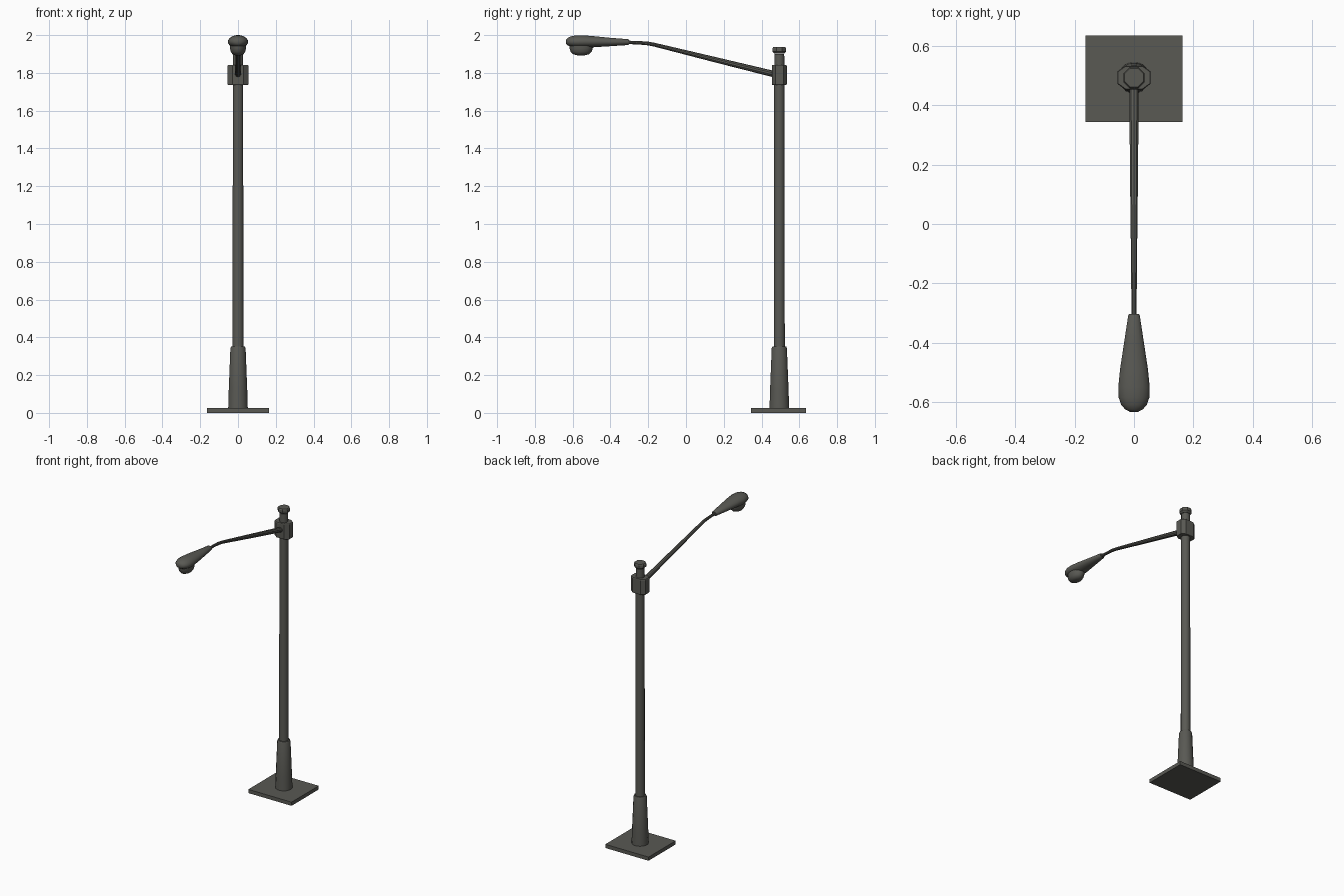
import bpy, bmesh, math
from mathutils import Vector

if "Cube" in bpy.data.objects:
    bpy.data.objects.remove(bpy.data.objects["Cube"])

metal = bpy.data.materials.new("dark_grey_metal")
metal.diffuse_color = (0.10, 0.10, 0.088, 1)
metal.use_nodes = True
metal.node_tree.nodes["Principled BSDF"].inputs["Base Color"].default_value = metal.diffuse_color
PY = 0.494  # pole axis on y


def loft(name, rings, angle=35):
    """Skin a list of equal-length point rings and close both ends."""
    bm = bmesh.new()
    rows = [[bm.verts.new(p) for p in ring] for ring in rings]
    n = len(rows[0])
    for a, b in zip(rows, rows[1:]):
        for i in range(n):
            j = (i + 1) % n
            bm.faces.new((a[i], a[j], b[j], b[i]))
    bm.faces.new(rows[0][::-1])
    bm.faces.new(rows[-1])
    bmesh.ops.recalc_face_normals(bm, faces=bm.faces)
    me = bpy.data.meshes.new(name)
    bm.to_mesh(me)
    bm.free()
    me.materials.append(metal)
    ob = bpy.data.objects.new(name, me)
    bpy.context.collection.objects.link(ob)
    if angle:
        bpy.ops.object.select_all(action='DESELECT')
        ob.select_set(True)
        bpy.context.view_layer.objects.active = ob
        bpy.ops.object.shade_smooth_by_angle(angle=math.radians(angle))
    return ob


def angles(n):
    return [2 * math.pi * (i + 0.5) / n for i in range(n)]


def lathe(name, profile, n, y=PY, angle=35, sy=1.0):
    """Turned part from (radius, z) pairs."""
    return loft(name, [[(r * math.cos(a), y + sy * r * math.sin(a), z) for a in angles(n)]
                       for r, z in profile], angle)


# square ground plate
loft("base_plate", [[(sx * 0.163, 0.49 + sy * 0.146, z) for sx, sy in
                     ((-1, -1), (1, -1), (1, 1), (-1, 1))] for z in (0, 0.025)], 0)

# tapered foot, pole and cap
lathe("pole_foot", [(0.053, 0.02), (0.050, 0.12), (0.041, 0.342), (0.037, 0.352)], 16)
lathe("pole", [(0.030, 0.34), (0.028, 1.75)], 12)
lathe("pole_neck", [(0.028, 1.75), (0.027, 1.90)], 12)
lathe("pole_cap", [(0.028, 1.902), (0.039, 1.912), (0.039, 1.93), (0.034, 1.937)], 8, angle=0)

# clamp block with chamfered corners
corner = [(0.056, -0.021), (0.056, 0.021), (0.030, 0.040), (-0.030, 0.040),
          (-0.056, 0.021), (-0.056, -0.021), (-0.030, -0.040), (0.030, -0.040)]
loft("arm_clamp", [[(x * s, PY + y * s, z) for x, y in corner]
                   for s, z in ((0.95, 1.737), (1, 1.742), (1, 1.836), (0.95, 1.841))], 0)

# bent arm, thinning towards the lamp
path = [(0.48, 1.790, 0.017), (0.15, 1.871, 0.014), (-0.17, 1.950, 0.010),
        (-0.21, 1.957, 0.010), (-0.25, 1.959, 0.009), (-0.33, 1.963, 0.009)]
rings = []
for i, (y, z, r) in enumerate(path):
    p, q = path[max(i - 1, 0)], path[min(i + 1, len(path) - 1)]
    t = Vector((0, q[0] - p[0], q[1] - p[1])).normalized()
    up = Vector((1, 0, 0)).cross(t)
    rings.append([Vector((0, y, z)) + r * (math.cos(a) * Vector((1, 0, 0)) + math.sin(a) * up)
                  for a in angles(10)])
loft("arm", rings)

# teardrop lamp head: y, middle z, half width, height above, depth below
head = [(-0.303, 1.963, 0.017, 0.013, 0.013), (-0.309, 1.963, 0.020, 0.016, 0.016),
        (-0.40, 1.963, 0.034, 0.023, 0.022), (-0.49, 1.964, 0.048, 0.031, 0.029),
        (-0.55, 1.964, 0.054, 0.036, 0.031), (-0.585, 1.964, 0.053, 0.035, 0.030),
        (-0.61, 1.964, 0.044, 0.030, 0.026), (-0.626, 1.964, 0.030, 0.022, 0.019),
        (-0.634, 1.964, 0.014, 0.012, 0.010)]
loft("lamp_head", [[(w * math.cos(a), y, z + (u if math.sin(a) > 0 else d) * math.sin(a))
                    for a in angles(16)] for y, z, w, u, d in head], 50)

# lens bowl under the head
lathe("lamp_lens", [(0.044, 1.955), (0.043, 1.930), (0.039, 1.912), (0.030, 1.899), (0.014, 1.893)],
      16, y=-0.555, angle=50, sy=1.45)
